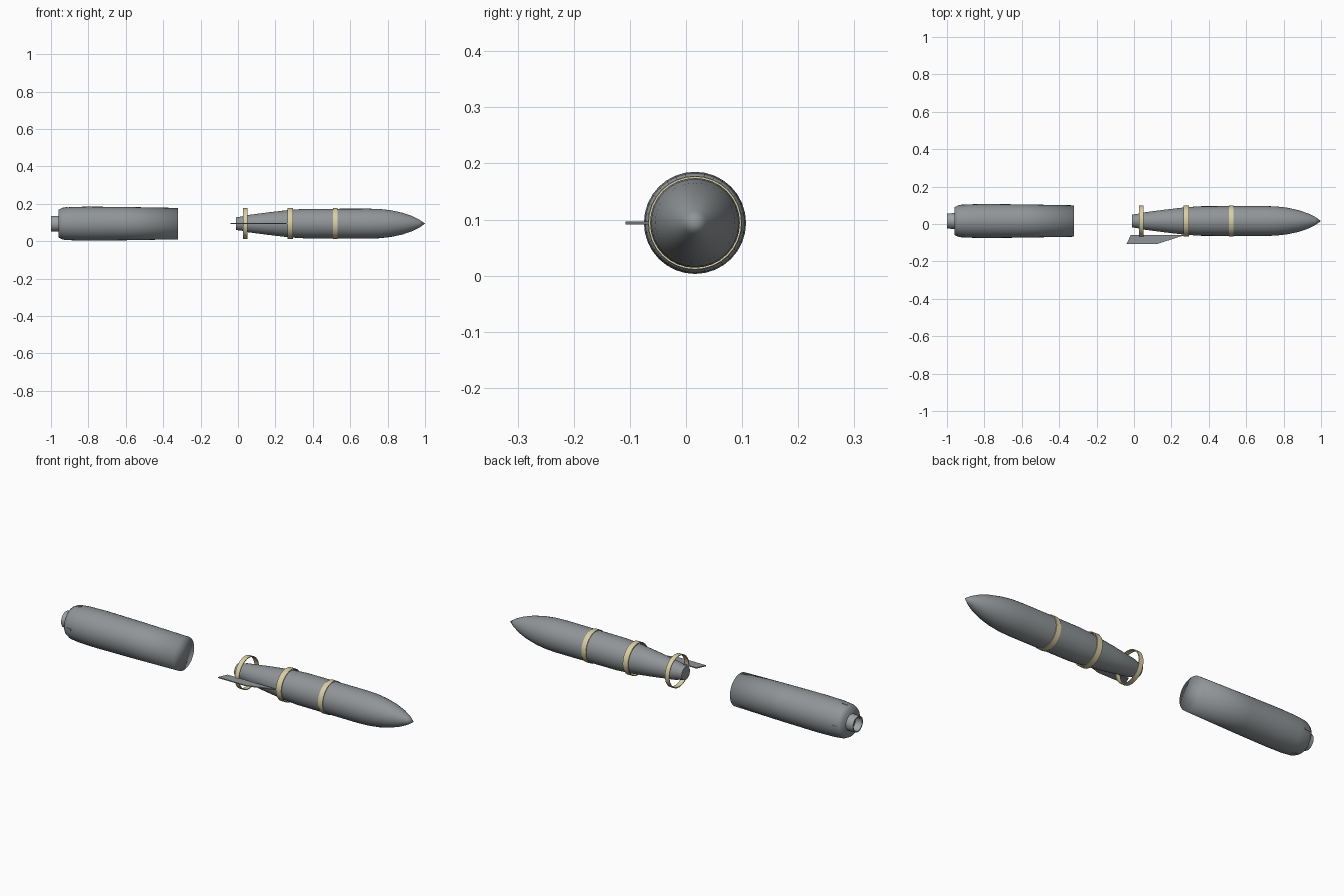
import bpy, bmesh, math
from mathutils import Matrix

cube = bpy.data.objects.get("Cube")
if cube:
    bpy.data.objects.remove(cube)

AXIS_Y, AXIS_Z = 0.016, 0.094   # common long axis
SIDES = 32


def material(name, rgb):
    mat = bpy.data.materials.new(name)
    mat.use_nodes = True
    mat.diffuse_color = (*rgb, 1)
    mat.node_tree.nodes["Principled BSDF"].inputs["Base Color"].default_value = (*rgb, 1)
    return mat


GREY = material("steel grey", (0.28, 0.3, 0.31))
LIGHT = material("light grey", (0.35, 0.37, 0.38))
TAN = material("pale tan", (0.7, 0.63, 0.38))


def finish(name, bm, mat, smooth_angle=None):
    bmesh.ops.recalc_face_normals(bm, faces=bm.faces)
    mesh = bpy.data.meshes.new(name)
    bm.to_mesh(mesh)
    bm.free()
    mesh.materials.append(mat)
    obj = bpy.data.objects.new(name, mesh)
    bpy.context.collection.objects.link(obj)
    if smooth_angle:
        bpy.ops.object.select_all(action='DESELECT')
        obj.select_set(True)
        bpy.context.view_layer.objects.active = obj
        bpy.ops.object.shade_smooth_by_angle(angle=math.radians(smooth_angle))
    return obj


def lathe(name, profile, mat, closed=False, smooth_angle=35):
    """Turn (x, radius) points round the long axis; open ends get capped."""
    bm = bmesh.new()
    rings = []
    for x, r in profile:
        if r == 0:
            rings.append([bm.verts.new((x, AXIS_Y, AXIS_Z))] * SIDES)
            continue
        turns = [2 * math.pi * i / SIDES for i in range(SIDES)]
        rings.append([bm.verts.new((x, AXIS_Y + r * math.cos(a), AXIS_Z + r * math.sin(a)))
                      for a in turns])
    pairs = list(zip(rings, rings[1:]))
    if closed:
        pairs.append((rings[-1], rings[0]))
    for a, b in pairs:
        for i in range(SIDES):
            j = (i + 1) % SIDES
            bm.faces.new(list(dict.fromkeys((a[i], a[j], b[j], b[i]))))
    if not closed:
        for ring in (rings[0], rings[-1]):
            if ring[0] != ring[1]:
                bm.faces.new(ring)
    return finish(name, bm, mat, smooth_angle)


# Pointed front body with a tapered tail
lathe("front_body", [(-0.01, 0.034), (0.02, 0.038), (0.03, 0.043), (0.16, 0.06),
                     (0.28, 0.074), (0.36, 0.079), (0.7, 0.08), (0.76, 0.078),
                     (0.82, 0.071), (0.88, 0.058), (0.93, 0.041), (0.97, 0.021),
                     (1.0, 0)], GREY)

# Three hollow bands, the rear one widest
for name, x, half in (("tail_band", 0.04, 0.012), ("rear_band", 0.28, 0.015),
                      ("middle_band", 0.52, 0.013)):
    lathe(name, [(x - half, 0.079), (x - half, 0.083),
                 (x + half, 0.083), (x + half, 0.079)], TAN, closed=True)

# Single side fin joining the rear bands
bm = bmesh.new()
outline = [(-0.04, -0.108), (0.12, -0.108), (0.27, -0.06), (-0.018, -0.06)]
base = bm.faces.new([bm.verts.new((x, y, AXIS_Z - 0.0025)) for x, y in outline])
top = bmesh.ops.extrude_face_region(bm, geom=[base])
bmesh.ops.translate(bm, vec=(0, 0, 0.005),
                    verts=[v for v in top["geom"] if isinstance(v, bmesh.types.BMVert)])
finish("side_fin", bm, GREY)

# Separate rear casing, its end edges softly shaded
lathe("rear_casing", [(-0.96, 0.074), (-0.94, 0.084), (-0.89, 0.089), (-0.8, 0.091),
                      (-0.6, 0.089), (-0.322, 0.084)], GREY, smooth_angle=179)

# Hollow nozzle
lathe("nozzle", [(-0.95, 0.042), (-1.0, 0.041), (-1.0, 0.035), (-0.965, 0.03),
                 (-0.965, 0)], LIGHT)

# Small low vents round the back of the casing
for i in range(4):
    bm = bmesh.new()
    bmesh.ops.create_cube(bm, size=1, matrix=Matrix.Diagonal((0.028, 0.009, 0.006, 1)))
    tilt = Matrix.Rotation(-0.15, 4, 'Y')
    place = (Matrix.Translation((0, AXIS_Y, AXIS_Z)) @ Matrix.Rotation(i * math.pi / 2, 4, 'X')
             @ Matrix.Translation((-0.925, 0, 0.084)) @ tilt)
    bmesh.ops.transform(bm, matrix=place, verts=bm.verts)
    finish(f"vent_{i + 1}", bm, GREY)
